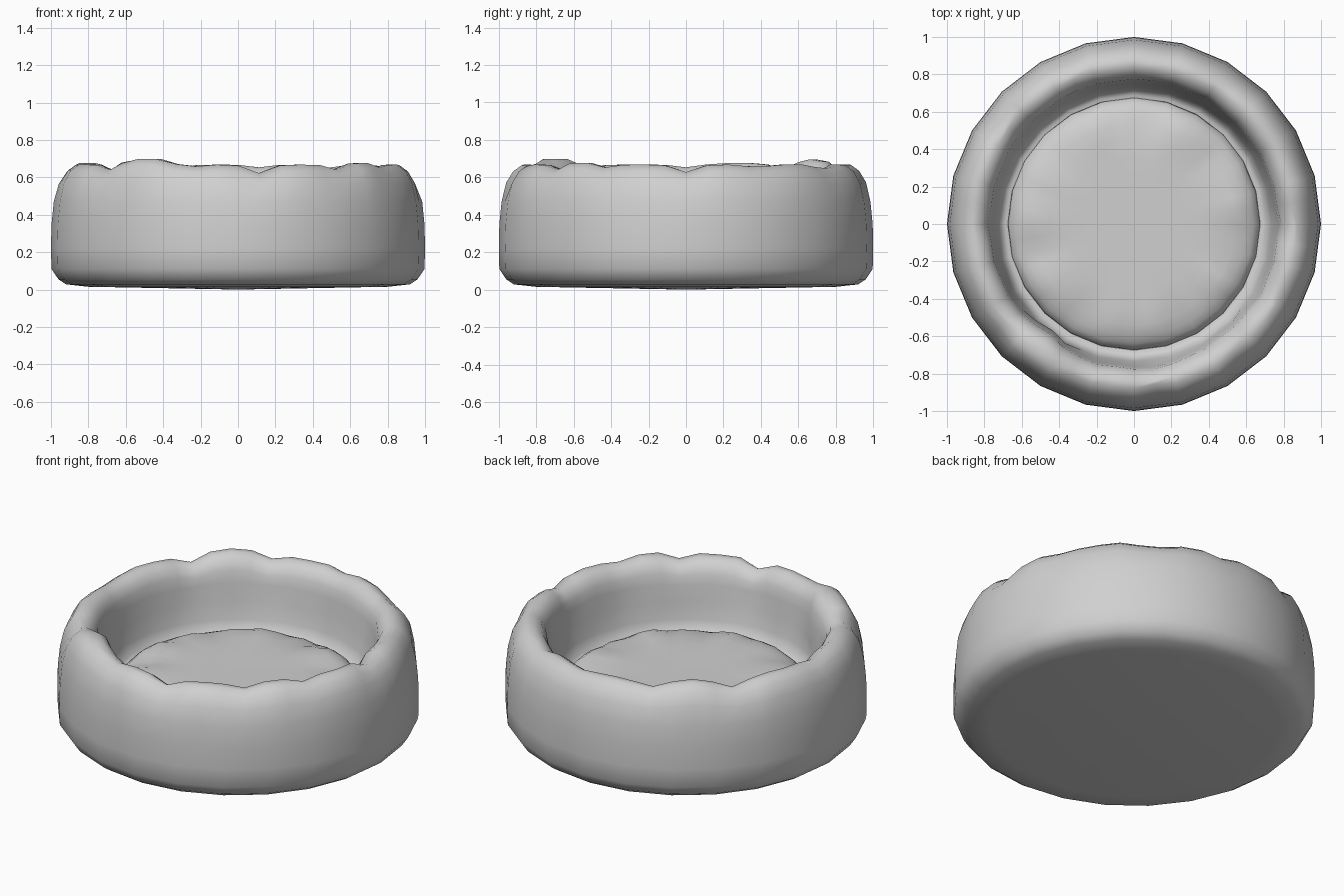
import bpy, math, random
from math import sin, cos, radians, exp

random.seed(4)
if "Cube" in bpy.data.objects:
    bpy.data.objects.remove(bpy.data.objects["Cube"], do_unlink=True)

GREY = (0.63, 0.63, 0.63, 1)
fabric = bpy.data.materials.new("grey fabric")
fabric.use_nodes = True
fabric.diffuse_color = GREY
fabric.node_tree.nodes["Principled BSDF"].inputs["Base Color"].default_value = GREY

SEGMENTS = 48


def bump(angle, centre, width):
    """Bell-shaped weight around one direction, in degrees."""
    d = (angle - centre + 180) % 360 - 180
    return exp(-(d / width) ** 2)


def revolve(name, profile, shape, start_pole, end_pole):
    """Spin a profile about z, letting shape() displace each point."""
    verts, faces = [], []
    for step, (r, z) in enumerate(profile):
        for s in range(SEGMENTS):
            angle = 360 * s / SEGMENTS
            r2, z2 = shape(angle, r, z, step)
            # every second point lies on the chord of a 24-sided outline
            r2 *= cos(radians(7.5)) if s % 2 else 1
            verts.append((r2 * cos(radians(angle)), r2 * sin(radians(angle)), z2))
    for step in range(len(profile) - 1):
        a, b = step * SEGMENTS, (step + 1) * SEGMENTS
        for s in range(SEGMENTS):
            t = (s + 1) % SEGMENTS
            faces.append((a + s, a + t, b + t, b + s))
    for ring, height, flip in [(0, start_pole, True), (len(profile) - 1, end_pole, False)]:
        verts.append((0, 0, height))
        for s in range(SEGMENTS):
            p, q = ring * SEGMENTS + s, ring * SEGMENTS + (s + 1) % SEGMENTS
            faces.append((q, p, len(verts) - 1) if flip else (p, q, len(verts) - 1))
    mesh = bpy.data.meshes.new(name)
    mesh.from_pydata(verts, [], faces)
    mesh.materials.append(fabric)
    obj = bpy.data.objects.new(name, mesh)
    bpy.context.collection.objects.link(obj)
    bpy.ops.object.select_all(action="DESELECT")
    obj.select_set(True)
    bpy.context.view_layer.objects.active = obj
    bpy.ops.object.shade_smooth_by_angle(angle=radians(50))


# Padded wall: base, bulging side, rounded rim, inner wall and floor
wall_profile = [(0.80, 0.015), (0.92, 0.028), (0.96, 0.055), (0.997, 0.11), (1.0, 0.22),
                (0.997, 0.35), (0.985, 0.47), (0.962, 0.57), (0.925, 0.63), (0.88, 0.662),
                (0.84, 0.662), (0.80, 0.635), (0.775, 0.59), (0.765, 0.53), (0.752, 0.43),
                (0.735, 0.33), (0.715, 0.265), (0.69, 0.25), (0.65, 0.25)]
# Gathered folds and puffed spots on the rim: direction and size
folds = [(-82.5, 0.045), (-52.5, 0.03), (-30, 0.02), (0, 0.04), (26, 0.015), (57, 0.03),
         (82, 0.015), (112, 0.025), (142.5, 0.035), (180, 0.015), (-142.5, 0.03), (-108, 0.015)]
puffs = [(-124, 0.035), (127, 0.028), (-40, 0.012), (160, 0.01)]


def wall_shape(angle, r, z, step):
    top = min(1, max(0, (z - 0.5) / 0.13))
    fold = sum(depth * bump(angle, c, 5) for c, depth in folds)
    puff = sum(height * bump(angle, c, 10) for c, height in puffs)
    z += top * (0.006 + puff - fold)
    if 9 < step < 15:
        r += 0.3 * fold - 0.03 * bump(angle, -128, 10) - 0.015 * bump(angle, -52, 10)
    elif 6 < step <= 9:
        r -= 0.25 * fold
    return r, z


revolve("padded_wall", wall_profile, wall_shape, 0.0, 0.25)

# Soft domed cushion with radial creases near its edge
cushion_profile = [(0.655, 0.23), (0.675, 0.26), (0.667, 0.285), (0.64, 0.308), (0.60, 0.327),
                   (0.54, 0.34), (0.46, 0.35), (0.36, 0.353), (0.22, 0.353), (0.10, 0.352)]
creases = [(a + random.uniform(-9, 9), random.uniform(0.01, 0.03)) for a in range(0, 360, 24)]


def cushion_shape(angle, r, z, step):
    near_edge = exp(-((r - 0.56) / 0.09) ** 2) if step > 1 else 0
    z -= near_edge * sum(d * bump(angle, c, 5) for c, d in creases)
    z += 0.012 * near_edge * (1 + sin(radians(7 * angle)))
    return r, z


revolve("cushion", cushion_profile, cushion_shape, 0.23, 0.352)
